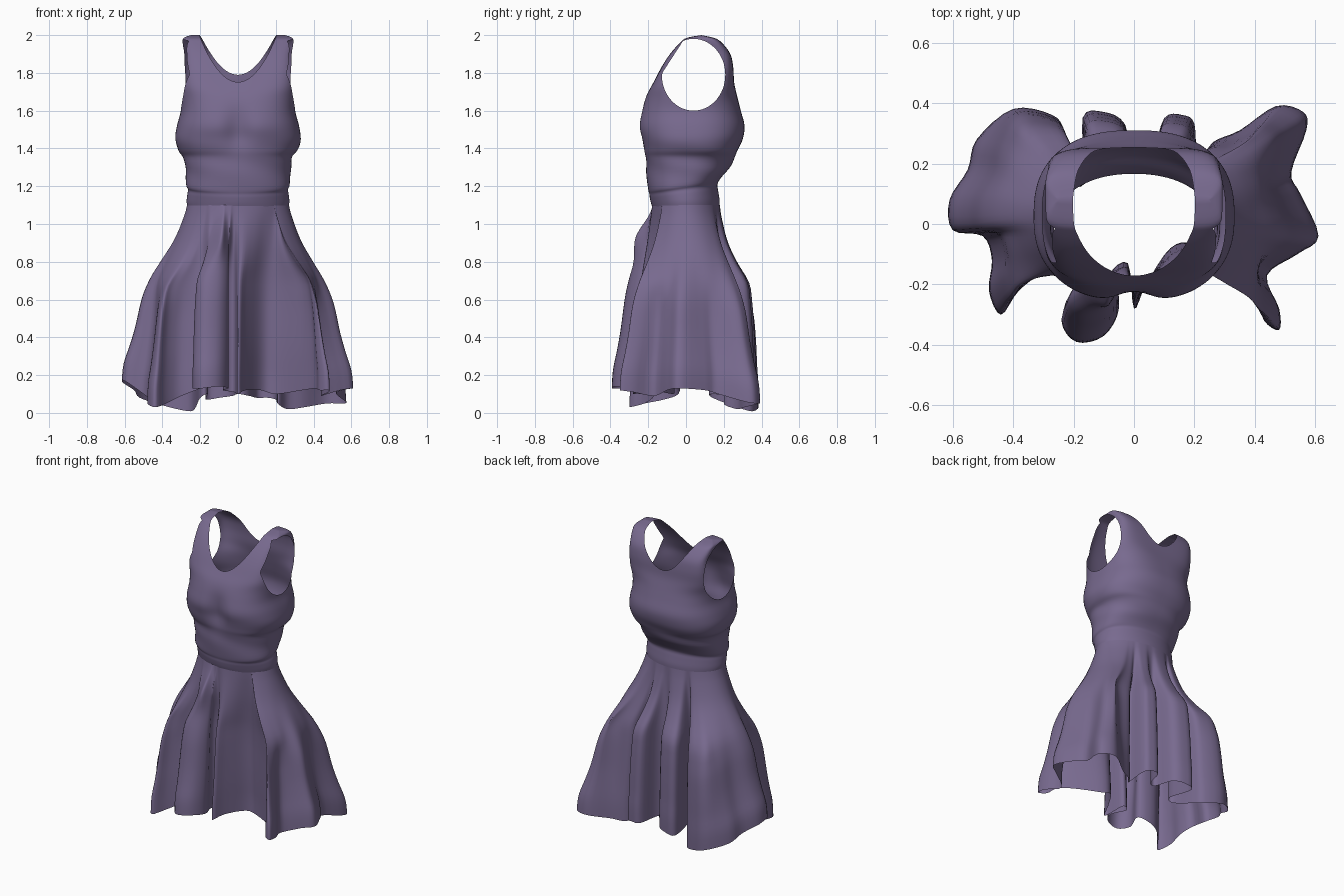
import bpy, bmesh, math
from mathutils import Vector

if "Cube" in bpy.data.objects:
    bpy.data.objects.remove(bpy.data.objects["Cube"], do_unlink=True)

fabric = bpy.data.materials.new("dusty purple fabric")
fabric.use_nodes = True
COLOUR = (0.188, 0.144, 0.275, 1)
fabric.diffuse_color = COLOUR
fabric.node_tree.nodes["Principled BSDF"].inputs["Base Color"].default_value = COLOUR


def spline(points, steps, closed=False):
    """Catmull-Rom samples through points of any dimension."""
    pts = [Vector(p) for p in points]
    n = len(pts)
    pick = (lambda i: pts[i % n]) if closed else (lambda i: pts[max(0, min(n - 1, i))])
    out = []
    for i in range(n if closed else n - 1):
        a, b, c, d = (pick(i + k) for k in (-1, 0, 1, 2))
        for s in range(steps):
            t = s / steps
            out.append(b + (c - a) * (t / 2) + (a * 2 - b * 5 + c * 4 - d) * (t * t / 2)
                       + (b * 3 - a - c * 3 + d) * (t ** 3 / 2))
    if not closed:
        out.append(pts[-1])
    return out


def bump(v, centre, size):
    return math.exp(-((v - centre) / size) ** 2)


def ramp(v, start, end):
    """Smooth step from 0 at start to 1 at end."""
    t = max(0, min(1, (v - start) / (end - start)))
    return t * t * (3 - 2 * t)


def around(values, i, reach):
    """Mean of the neighbours in a closed list."""
    n = len(values)
    return sum((values[(i + k) % n] for k in range(-reach, reach + 1)),
               values[i] * 0) / (2 * reach + 1)


def loft(rings):
    """Open tube through rings listed from bottom to top."""
    bm = bmesh.new()
    rows = [[bm.verts.new(p) for p in ring] for ring in rings]
    n = len(rows[0])
    for low, high in zip(rows, rows[1:]):
        for i in range(n):
            j = (i + 1) % n
            bm.faces.new((low[i], low[j], high[j], high[i]))
    return bm


def cut(bm, keep):
    """Trim the cloth along keep(co) = 0, removing the negative side."""
    new = []
    for e in list(bm.edges):
        a, b = e.verts
        fa, fb = keep(a.co), keep(b.co)
        if fa * fb < 0:
            new.append(bmesh.utils.edge_split(e, a, fa / (fa - fb))[1])
    bmesh.ops.connect_verts(bm, verts=new)
    gone = [f for f in bm.faces if keep(f.calc_center_median()) < 0
            and min(keep(v.co) for v in f.verts) < -1e-4]
    bmesh.ops.delete(bm, geom=gone, context='FACES')


def finish(bm, name):
    mesh = bpy.data.meshes.new(name)
    bm.to_mesh(mesh)
    bm.free()
    mesh.materials.append(fabric)
    mesh.shade_smooth()
    obj = bpy.data.objects.new(name, mesh)
    bpy.context.collection.objects.link(obj)


def body_ring(z, width, front, back, power, count=120):
    """Rounded body section with bust hollow, tilted waist and soft wrinkles."""
    ring = []
    for i in range(count):
        a = math.tau * i / count
        c, s = math.cos(a), math.sin(a)
        r = (abs(c) ** power + abs(s) ** power) ** (-1 / power)
        x = width * c * r
        y = (front + back) / 2 + (back - front) / 2 * s * r
        k = 1 + 0.012 * bump(z, 1.33, 0.09) * math.sin(3 * a + 45 * z)
        if s < 0:
            y += 0.035 * bump(x, 0, 0.07) * bump(z, 1.5, 0.1)
        ring.append((x * k, y * k, z + 0.14 * y * bump(z, 1.2, 0.07)))
    return ring


# Bodice and waist seam: height, half width, front y, back y, squareness
bodice_rows = [
    (1.09, .268, -.178, .178, 2), (1.12, .272, -.186, .178, 2),
    (1.16, .268, -.192, .17, 2.1), (1.185, .264, -.194, .166, 2.2),
    (1.21, .274, -.2, .178, 2.3), (1.28, .278, -.21, .225, 2.3),
    (1.35, .287, -.216, .255, 2.4), (1.39, .315, -.225, .275, 2.5),
    (1.45, .332, -.24, .3, 2.5), (1.52, .323, -.255, .31, 2.5),
    (1.6, .303, -.237, .29, 2.7), (1.68, .306, -.21, .27, 3),
    (1.75, .3, -.172, .255, 4.5), (1.83, .292, -.13, .25, 6),
    (1.9, .286, -.085, .235, 7), (1.96, .293, -.032, .19, 7),
    (1.985, .288, .002, .15, 7), (2, .25, .08, .08, 7)]
bodice = loft([body_ring(*row) for row in spline(bodice_rows, 4)])
bmesh.ops.remove_doubles(bodice, verts=bodice.verts, dist=1e-4)

# Scooped neckline, then the two armholes, leaving the front strap whole
cut(bodice, lambda c: 1.767 + 0.09 * c.y + 5.5 * c.x ** 2 - c.z)
cut(bodice, lambda c: 1.0 if abs(c.x) < 0.15 else max(
    math.hypot((c.y - 0.04) / 0.168, (c.z - 1.79) / 0.19) - 1,
    (-0.158 + 0.65 * (c.z - 1.75) - c.y) * 6))
finish(bodice, "bodice")

# Skirt hem: folded outline in hundredths, with the height of each point
hem_points = [
    (61, -4, 13), (55, 10, 12), (52, 17, 10), (57, 31, 6), (56, 37, 5),
    (47, 39, 5), (35, 31, 3), (26, 27, 2), (21, 20, 5), (20, 33, 7),
    (16, 36, 8), (10, 35, 8), (6, 23, 9), (0, 20, 10), (-3, 33, 9),
    (-10, 37, 8), (-17, 35, 7), (-16, 15, 10), (-20, 14, 8), (-23, 30, 2),
    (-27, 36, 1), (-40, 38, 4), (-52, 28, 8), (-55, 18, 12), (-61, 8, 16),
    (-60, -2, 17), (-50, -4, 10), (-47, -12, 7), (-48, -22, 5), (-44, -30, 3),
    (-38, -22, 5), (-30, -17, 9), (-20, -20, 13), (-24, -32, 13), (-19, -39, 13),
    (-10, -37, 14), (-5, -28, 13), (-8, -17, 12), (-2, -13, 11), (0, -28, 10),
    (4, -20, 12), (12, -8, 12), (20, -7, 10), (34, -17, 12), (41, -25, 13),
    (43, -32, 12), (48, -35, 12), (48, -28, 11), (44, -17, 9), (54, -10, 12)]
hem = [v / 100 for v in spline(hem_points, 4, closed=True)]

# Each hem sample hangs from a smoothed direction on the waist oval
aim = [Vector((v.x / .6, v.y / .38)).normalized() for v in hem]
aim = [around(aim, i, 9).normalized() for i in range(len(aim))]
waist = [Vector((d.x * .27, d.y * .18, 1.1)) for d in aim]
soft_hem = [around(hem, i, 8) for i in range(len(hem))]

# Flare at even steps down the skirt: wide side folds, then steep inner folds
flare = spline([(0, 0), (.1, .1), (.24, .25), (.42, .5), (.58, .8), (.68, .88),
                (.74, .92), (.8, .95), (.88, .97), (.97, 1), (1, 1)], 3)
rings = []
for r, (slow, fast) in enumerate(flare):
    drop = r / (len(flare) - 1)
    ring = []
    for w, tip, soft in zip(waist, hem, soft_hem):
        # Side folds only open up below the hips
        h = tip.lerp(soft, ramp(abs(tip.x), .2, .35) * (1 - ramp(drop, .15, .6)))
        inner = ramp(-abs(tip.x), -.56, -.38)
        rear = ramp(tip.y, -.05, .12) * ramp(-tip.x, -.4, -.2)
        x = w.x + (h.x - w.x) * (slow + (fast - slow) * inner)
        y = w.y + (h.y - w.y) * (slow + (fast - slow) * rear)
        z = w.z + (tip.z - w.z) * drop
        # Puffed fold beside the front centre
        if tip.y < 0:
            y -= .05 * bump(tip.x, -.14, .08) * bump(z, .93, .1)
        ring.append((x, y, z))
    rings.append(ring)
finish(loft(rings[::-1]), "skirt")
